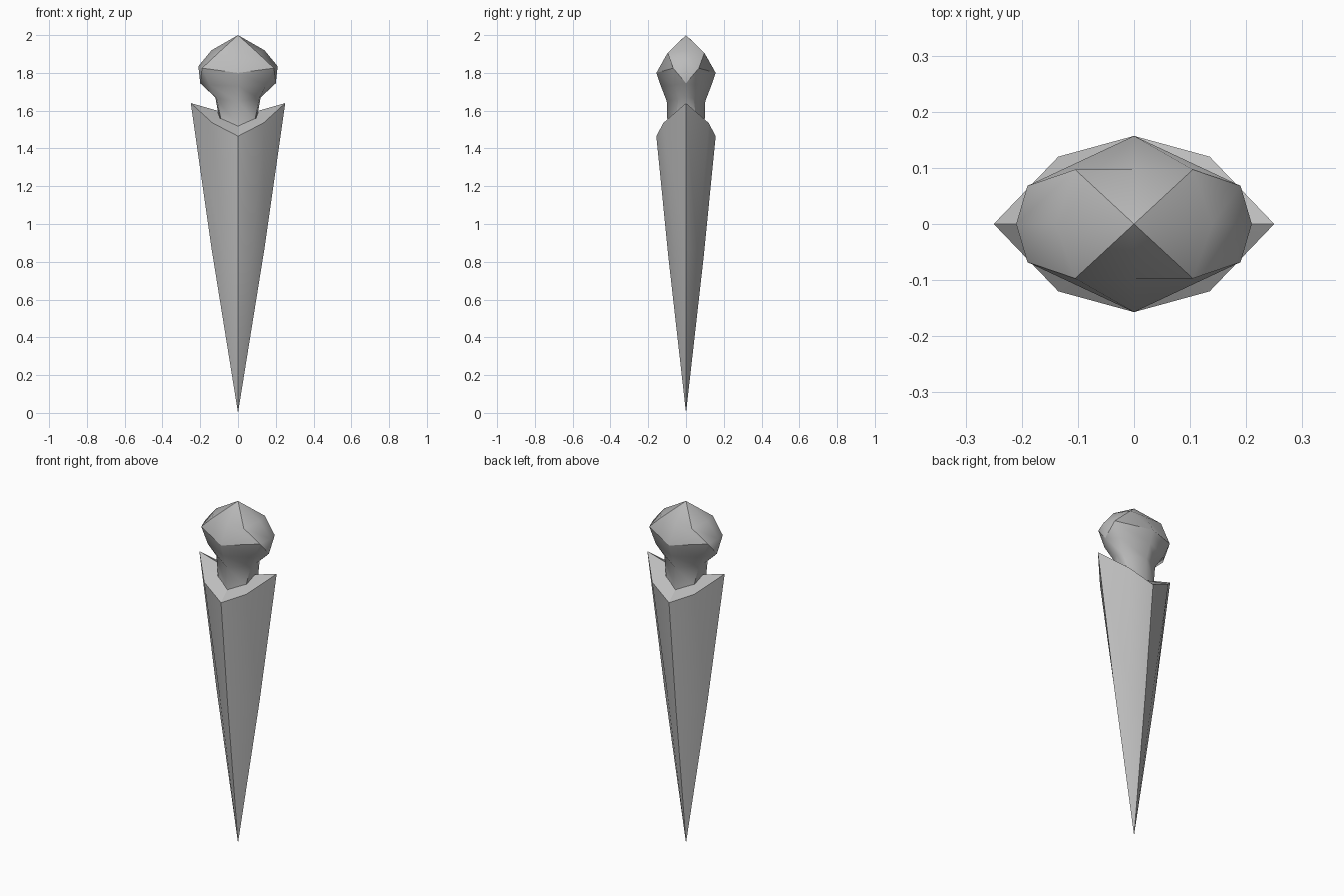
import bpy, bmesh

cube = bpy.data.objects.get("Cube")
if cube:
    bpy.data.objects.remove(cube)

grey = bpy.data.materials.new("stone_grey")
grey.use_nodes = True
colour = (0.5, 0.5, 0.5, 1)
grey.diffuse_color = colour
grey.node_tree.nodes["Principled BSDF"].inputs["Base Color"].default_value = colour


def ring(bm, side, diag, front):
    """Eight points mirrored in x and y; even = axes, odd = diagonals."""
    (sx, sz), (dx, dy, dz), (fy, fz) = side, diag, front
    pts = [(sx, 0, sz), (dx, dy, dz), (0, fy, fz), (-dx, dy, dz),
           (-sx, 0, sz), (-dx, -dy, dz), (0, -fy, fz), (dx, -dy, dz)]
    return [bm.verts.new(p) for p in pts]


def bridge(bm, a, b):
    for i in range(8):
        j = (i + 1) % 8
        bm.faces.new((a[i], a[j], b[j], b[i]))


def fan(bm, a, tip):
    for i in range(8):
        bm.faces.new((a[i], a[(i + 1) % 8], tip))


def crease(bm, a, b):
    e = bm.edges.get((a, b))
    if e:
        e.smooth = False


def finish(bm, name):
    bmesh.ops.recalc_face_normals(bm, faces=bm.faces)
    for f in bm.faces:
        f.smooth = True
    mesh = bpy.data.meshes.new(name)
    bm.to_mesh(mesh)
    bm.free()
    mesh.materials.append(grey)
    bpy.context.collection.objects.link(bpy.data.objects.new(name, mesh))


# Spike: pointed body with four ridges and a notched collar
bm = bmesh.new()
inner = ring(bm, (0.11, 1.6), (0.095, 0.055, 1.56), (0.095, 1.52))
outer = ring(bm, (0.25, 1.64), (0.135, 0.12, 1.535), (0.157, 1.465))
middle = ring(bm, (0.14, 0.87), (0.075, 0.06, 0.85), (0.094, 0.83))
tip = bm.verts.new((0, 0, 0))
bridge(bm, inner, outer)
bridge(bm, outer, middle)
fan(bm, middle, tip)
for i in range(8):
    crease(bm, outer[i], outer[(i + 1) % 8])
    if i % 2 == 0:
        crease(bm, inner[i], outer[i])
        crease(bm, outer[i], middle[i])
        crease(bm, middle[i], tip)
finish(bm, "spike")

# Handle: faceted knob narrowing into a neck
bm = bmesh.new()
top = bm.verts.new((0, 0, 2))
crown = ring(bm, (0.14, 1.92), (0.105, 0.097, 1.905), (0.098, 1.905))
rim = ring(bm, (0.21, 1.835), (0.19, 0.068, 1.825), (0.157, 1.8))
under = ring(bm, (0.2, 1.745), (0.15, 0.065, 1.735), (0.133, 1.73))
neck = ring(bm, (0.12, 1.67), (0.112, 0.04, 1.665), (0.102, 1.65))
base = ring(bm, (0.1, 1.56), (0.09, 0.055, 1.55), (0.098, 1.515))
fan(bm, crown, top)
for a, b in ((crown, rim), (rim, under), (under, neck), (neck, base)):
    bridge(bm, a, b)
for i in (1, 3, 5, 7):
    # Nearest side point, and front or back point, of this diagonal
    side = 0 if i in (1, 7) else 4
    front = 2 if i < 4 else 6
    bmesh.ops.connect_verts(bm, verts=[rim[i], under[side]])
    crease(bm, top, crown[i])
    crease(bm, crown[i], rim[i])
    crease(bm, rim[i], rim[front])
    crease(bm, rim[i], under[side])
    crease(bm, neck[i], base[i])
finish(bm, "handle")
